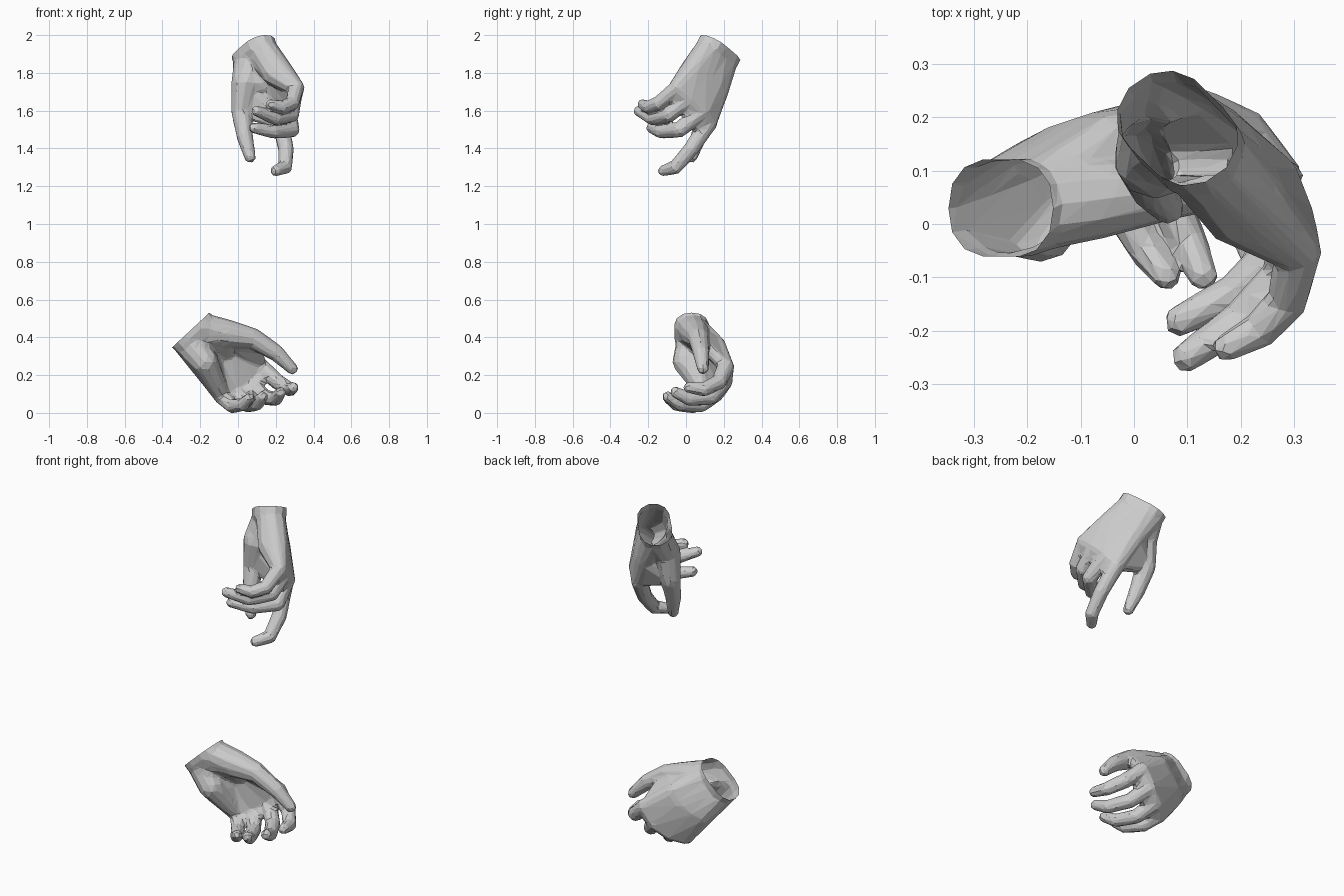
import bpy, bmesh
from mathutils import Vector

if "Cube" in bpy.data.objects:
    bpy.data.objects.remove(bpy.data.objects["Cube"])

# unit sphere directions used by every rounded hull
_b = bmesh.new()
bmesh.ops.create_icosphere(_b, subdivisions=2, radius=1)
DIRS = [v.co.copy() for v in _b.verts]
_b.free()


def hull(dst, *balls):
    """Add the convex hull of several (centre, radius) balls to dst."""
    b = bmesh.new()
    for c, r in balls:
        for d in DIRS:
            b.verts.new(Vector(c) + d * r)
    res = bmesh.ops.convex_hull(b, input=list(b.verts))
    inner = {g for g in res["geom_interior"] + res["geom_unused"]
             if isinstance(g, bmesh.types.BMVert)}
    bmesh.ops.delete(b, geom=list(inner), context='VERTS')
    bmesh.ops.recalc_face_normals(b, faces=b.faces)
    m = bpy.data.meshes.new("tmp")
    b.to_mesh(m)
    dst.from_mesh(m)
    b.free()
    bpy.data.meshes.remove(m)


def chain(dst, pts, radii):
    balls = list(zip(pts, radii))
    for a, c in zip(balls, balls[1:]):
        hull(dst, a, c)


def make_hand(name, wrist, side, along, dorsal, arch, fingers, thumb, heel, on_ground):
    wrist, s, d, n = (Vector(v) for v in (wrist, side, along, dorsal))
    s.normalize(); d.normalize(); n.normalize()
    bm = bmesh.new()

    # wrist stump, longer than needed and trimmed later
    ends = [wrist + s * k for k in (-0.047, 0.047)]
    hull(bm, *[(e + d * t, 0.091) for e in ends for t in (-0.12, 0.03)])

    # palm: slabs between neighbouring finger bones (index to little)
    roots = [wrist + d * 0.04 + s * k for k in (0.055, 0.02, -0.02, -0.055)]
    knuckles = [Vector(f[0]) for f in fingers]
    mids = [r.lerp(k, 0.5) + n * arch for r, k in zip(roots, knuckles)]
    webs = [k.lerp(Vector(f[1]), 0.4) for k, f in zip(knuckles, fingers)]
    for i in range(3):
        j = i + 1
        hull(bm, (roots[i], 0.083), (roots[j], 0.083), (mids[i], 0.06), (mids[j], 0.06))
        hull(bm, (mids[i], 0.06), (mids[j], 0.06), (knuckles[i], 0.045), (knuckles[j], 0.045))
        hull(bm, (knuckles[i], 0.04), (knuckles[j], 0.04), (webs[i], 0.03), (webs[j], 0.03))

    # heel of the palm on the little finger side
    hull(bm, (roots[3], 0.083), (heel, 0.072), (knuckles[3], 0.044))
    hull(bm, (roots[2], 0.083), (heel, 0.06), (mids[2], 0.06), (knuckles[3], 0.04))

    # fingers
    for f, k in zip(fingers, (1.0, 1.0, 0.97, 0.92)):
        chain(bm, f, [r * k for r in (0.047, 0.042, 0.038, 0.03)])

    # thumb with its ball and the web towards the index finger
    hull(bm, (roots[0], 0.083), (thumb[0], 0.078))
    hull(bm, (roots[1], 0.083), (thumb[0], 0.072), (mids[1], 0.058))
    chain(bm, thumb, (0.078, 0.056, 0.045, 0.031))
    hull(bm, (thumb[0], 0.05), (thumb[1], 0.035), (mids[0], 0.055), (knuckles[0], 0.035))

    me = bpy.data.meshes.new(name)
    bm.to_mesh(me)
    bm.free()
    ob = bpy.data.objects.new(name, me)
    bpy.context.collection.objects.link(ob)

    # fuse into one skin
    rm = ob.modifiers.new("fuse", 'REMESH')
    rm.mode = 'VOXEL'
    rm.voxel_size = 0.007
    sm = ob.modifiers.new("soften", 'SMOOTH')
    sm.factor = 0.5
    sm.iterations = 8
    dg = bpy.context.evaluated_depsgraph_get()
    skin = bpy.data.meshes.new_from_object(ob.evaluated_get(dg))
    ob.modifiers.clear()

    # open the wrist with a straight cut, then rest on the floor or hang from z = 2
    bm = bmesh.new()
    bm.from_mesh(skin)
    bmesh.ops.bisect_plane(bm, geom=bm.verts[:] + bm.edges[:] + bm.faces[:],
                           plane_co=wrist, plane_no=d, clear_inner=True)
    zs = [v.co.z for v in bm.verts]
    shift = -min(zs) if on_ground else 2.0 - max(zs)
    bmesh.ops.translate(bm, verts=bm.verts, vec=(0, 0, shift))
    bmesh.ops.triangulate(bm, faces=bm.faces)
    bm.to_mesh(skin)
    count = len(bm.faces)
    bm.free()
    ob.data = skin
    skin.name = name
    for p in skin.polygons:
        p.use_smooth = False

    # low-poly facets
    dec = ob.modifiers.new("facets", 'DECIMATE')
    dec.ratio = min(1.0, 1300 / count)
    return ob


# upper hand: hangs down, palm to the front left, index pointing down
make_hand(
    "upper_hand", (0.081, 0.18, 1.93), (-0.62, 0.62, -0.47), (0.28, -0.45, -0.85), (1, 1, 0), 0.012,
    fingers=[
        [(0.225, 0.12, 1.535), (0.255, 0.025, 1.395), (0.25, -0.055, 1.302), (0.20, -0.12, 1.283)],
        [(0.265, 0.085, 1.595), (0.285, -0.035, 1.50), (0.19, -0.13, 1.49), (0.085, -0.182, 1.51)],
        [(0.292, 0.015, 1.66), (0.285, -0.09, 1.58), (0.20, -0.18, 1.56), (0.098, -0.25, 1.60)],
        [(0.308, -0.05, 1.72), (0.287, -0.145, 1.64), (0.235, -0.20, 1.62), (0.175, -0.232, 1.635)],
    ],
    thumb=[(0.04, 0.125, 1.75), (0.018, 0.12, 1.60), (0.035, 0.07, 1.47), (0.064, 0.03, 1.355)],
    heel=(0.195, 0.03, 1.80), on_ground=False)

# lower hand: cupped, palm to the front, thumb on top
make_hand(
    "lower_hand", (-0.25, 0.03, 0.445), (0.73, 0, 0.68), (0.68, 0.0, -0.73), (-0.2, 0.95, 0.22), 0.035,
    fingers=[
        [(0.12, 0.21, 0.25), (0.21, 0.175, 0.17), (0.275, 0.095, 0.13), (0.292, 0.015, 0.14)],
        [(0.06, 0.20, 0.17), (0.14, 0.13, 0.09), (0.20, 0.02, 0.08), (0.225, -0.055, 0.115)],
        [(-0.01, 0.165, 0.115), (0.05, 0.08, 0.048), (0.10, -0.03, 0.053), (0.13, -0.097, 0.092)],
        [(-0.08, 0.115, 0.09), (-0.03, 0.04, 0.042), (0.025, -0.05, 0.05), (0.06, -0.097, 0.085)],
    ],
    thumb=[(-0.06, 0.05, 0.425), (0.075, 0.065, 0.402), (0.20, 0.08, 0.325), (0.287, 0.09, 0.24)],
    heel=(-0.175, 0.0, 0.275), on_ground=True)
